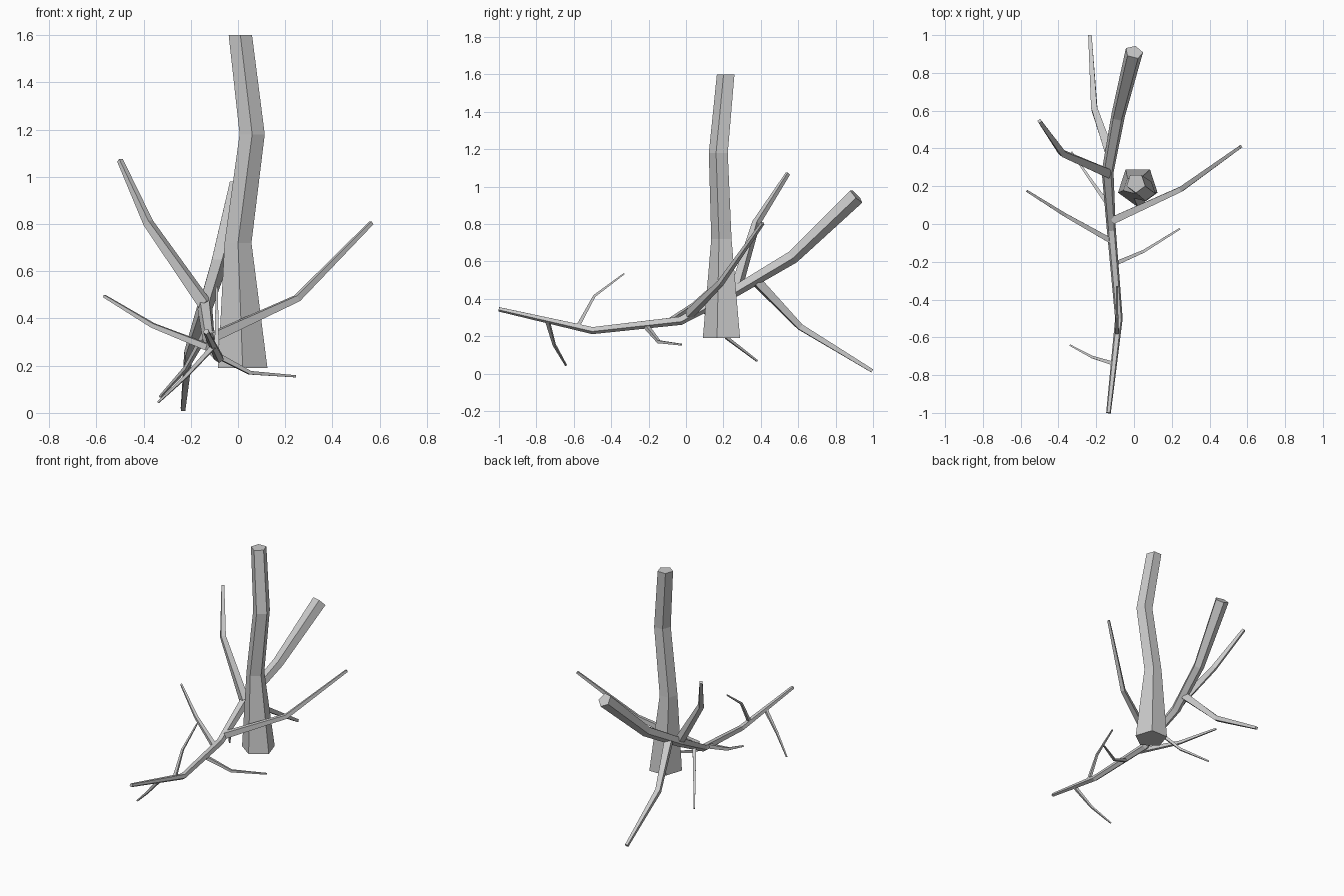
import bpy, bmesh, math
from mathutils import Vector

cube = bpy.data.objects.get("Cube")
if cube:
    bpy.data.objects.remove(cube, do_unlink=True)

bark = bpy.data.materials.new("grey_bark")
bark.use_nodes = True
bark.diffuse_color = (0.6, 0.6, 0.6, 1)
bark.node_tree.nodes["Principled BSDF"].inputs["Base Color"].default_value = (0.6, 0.6, 0.6, 1)


def tube(name, path, radii, sides, ref, phase=0.0, flat_ends=False):
    """Flat-sided tapering tube along a path; ref sets where its first corner points."""
    pts = [Vector(p) for p in path]
    bm = bmesh.new()
    rings = []
    last = len(pts) - 1
    for i, (p, r) in enumerate(zip(pts, radii)):
        a = (p - pts[i - 1]).normalized() if i > 0 else Vector()
        b = (pts[i + 1] - p).normalized() if i < last else Vector()
        t = Vector((0, 0, 1)) if flat_ends else (a + b).normalized()
        u = Vector(ref)
        u = (u - t * u.dot(t)).normalized()
        v = t.cross(u)
        ring = []
        for k in range(sides):
            ang = phase + 2 * math.pi * k / sides
            ring.append(bm.verts.new(p + r * (u * math.cos(ang) + v * math.sin(ang))))
        rings.append(ring)
    for lo, hi in zip(rings, rings[1:]):
        for k in range(sides):
            n = (k + 1) % sides
            bm.faces.new((lo[k], lo[n], hi[n], hi[k]))
    bm.faces.new(rings[0][::-1])
    bm.faces.new(rings[-1])
    bmesh.ops.recalc_face_normals(bm, faces=bm.faces)
    mesh = bpy.data.meshes.new(name)
    bm.to_mesh(mesh)
    bm.free()
    mesh.materials.append(bark)
    obj = bpy.data.objects.new(name, mesh)
    bpy.context.collection.objects.link(obj)
    return obj


# Upright log with five sides
tube("upright_log",
     [(0.02, 0.2, 0.19), (0, 0.195, 0.72), (0.06, 0.178, 1.18), (0.01, 0.217, 1.6)],
     [0.11, 0.06, 0.056, 0.052], 5, (0, -1, 0), flat_ends=True)

# Fallen limb, thick end raised at the back
tube("fallen_limb",
     [(0, 0.91, 0.95), (-0.085, 0.57, 0.625), (-0.14, 0.27, 0.448),
      (-0.12, -0.03, 0.285), (-0.08, -0.5, 0.232), (-0.135, -1, 0.345)],
     [0.049, 0.038, 0.033, 0.025, 0.021, 0.013], 5, (0, 0, -1))

# Side branches: start, bend, tip, and start radius
branches = {
    "upper_right_branch": ((-0.14, 0.27, 0.46), (-0.38, 0.375, 0.805), (-0.5, 0.545, 1.07), 0.033),
    "upper_left_branch": ((-0.11, 0.02, 0.32), (0.25, 0.185, 0.485), (0.565, 0.41, 0.805), 0.028),
    "middle_right_branch": ((-0.12, -0.09, 0.275), (-0.36, 0.045, 0.37), (-0.567, 0.175, 0.495), 0.02),
    "back_branch": ((-0.13, 0.38, 0.49), (-0.21, 0.61, 0.25), (-0.233, 0.995, 0.015), 0.033),
    "back_right_twig": ((-0.135, 0.1, 0.34), (-0.22, 0.22, 0.19), (-0.33, 0.38, 0.068), 0.016),
    "left_twig": ((-0.1, -0.21, 0.25), (0.05, -0.145, 0.17), (0.243, -0.025, 0.155), 0.016),
    "front_right_twig": ((-0.105, -0.74, 0.28), (-0.22, -0.705, 0.155), (-0.338, -0.642, 0.045), 0.014),
    "front_raised_twig": ((-0.09, -0.58, 0.25), (-0.09, -0.49, 0.415), (-0.09, -0.33, 0.535), 0.014),
}
for name, (start, bend, tip, r) in branches.items():
    tube(name, (start, bend, tip), (r, r * 0.68, r * 0.4), 4, (0, 0, 1), math.pi / 4)
